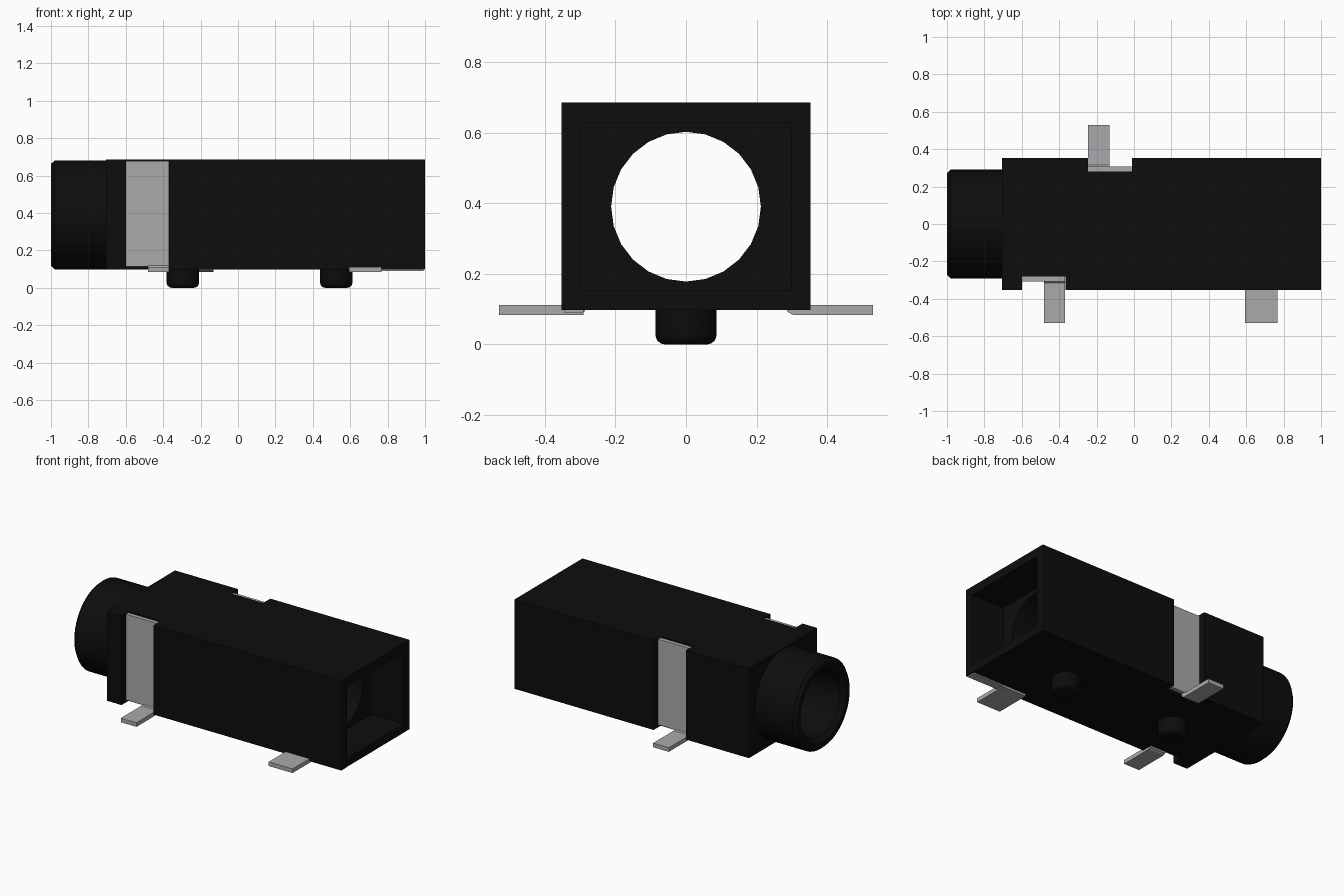
import bpy, bmesh, math
from mathutils import Matrix, Vector

if "Cube" in bpy.data.objects:
    bpy.data.objects.remove(bpy.data.objects["Cube"])

AXIS_Z = 0.39      # height of the bore axis


def material(name, rgb):
    m = bpy.data.materials.new(name)
    m.diffuse_color = (*rgb, 1)
    m.use_nodes = True
    m.node_tree.nodes["Principled BSDF"].inputs["Base Color"].default_value = m.diffuse_color
    return m


BLACK = material("black plastic", (0.004, 0.004, 0.004))
METAL = material("tinned metal", (0.40, 0.40, 0.42))


def make(name, bm, mat):
    bmesh.ops.recalc_face_normals(bm, faces=bm.faces)
    me = bpy.data.meshes.new(name)
    bm.to_mesh(me)
    bm.free()
    me.materials.append(mat)
    ob = bpy.data.objects.new(name, me)
    bpy.context.collection.objects.link(ob)
    return ob


def prism(name, pts, offset, mat):
    """Extrude a closed outline of 3D points along offset."""
    bm = bmesh.new()
    f = bm.faces.new([bm.verts.new(p) for p in pts])
    ext = bmesh.ops.extrude_face_region(bm, geom=[f])
    moved = [v for v in ext["geom"] if isinstance(v, bmesh.types.BMVert)]
    bmesh.ops.translate(bm, verts=moved, vec=offset)
    return make(name, bm, mat)


def box(name, x, y, z, mat):
    pts = [(x[0], y[0], z[0]), (x[1], y[0], z[0]), (x[1], y[1], z[0]), (x[0], y[1], z[0])]
    return prism(name, pts, (0, 0, z[1] - z[0]), mat)


def lathe(name, profile, n, origin, axis, mat):
    """Capped stack of rings; profile holds (distance along axis, radius)."""
    bm = bmesh.new()
    rot = Vector((0, 0, 1)).rotation_difference(Vector(axis)).to_matrix().to_4x4()
    mx = Matrix.Translation(origin) @ rot
    rings = [[bm.verts.new(mx @ Vector((r * math.cos(2 * math.pi * i / n),
                                        r * math.sin(2 * math.pi * i / n), d)))
              for i in range(n)] for d, r in profile]
    for a, b in zip(rings, rings[1:]):
        for i in range(n):
            bm.faces.new((a[i], a[(i + 1) % n], b[(i + 1) % n], b[i]))
    bm.faces.new(rings[0])
    bm.faces.new(rings[-1])
    return make(name, bm, mat)


def boolean(ob, tool, op):
    """Apply a boolean and discard the tool."""
    tool.hide_render = True
    mod = ob.modifiers.new(op, "BOOLEAN")
    mod.object, mod.operation, mod.solver = tool, op, "EXACT"
    dg = bpy.context.evaluated_depsgraph_get()
    me = bpy.data.meshes.new_from_object(ob.evaluated_get(dg))
    ob.modifiers.clear()
    ob.data = me
    bpy.data.objects.remove(tool)


def smooth(ob):
    bpy.ops.object.select_all(action="DESELECT")
    bpy.context.view_layer.objects.active = ob
    ob.select_set(True)
    bpy.ops.object.shade_smooth_by_angle(angle=math.radians(30))


# Housing outline with a terminal slot in each side
W, S = 0.353, 0.28
outline = [(-0.705, -W), (-0.6, -W), (-0.6, -S), (-0.367, -S), (-0.367, -W), (1, -W),
           (1, W), (-0.012, W), (-0.012, S), (-0.247, S), (-0.247, W), (-0.705, W)]
housing = prism("housing", [(x, y, 0.098) for x, y in outline], (0, 0, 0.587), BLACK)

# Round barrel, through bore with a chamfered mouth, and rear pocket
barrel = lathe("barrel", [(0, 0.272), (0.02, 0.291), (0.4, 0.291)], 48,
               (-1, 0, AXIS_Z), (1, 0, 0), BLACK)
boolean(housing, barrel, "UNION")
bore = lathe("bore_cutter", [(-0.01, 0.25), (0.03, 0.212), (2.1, 0.212)], 24,
             (-1, 0, AXIS_Z), (1, 0, 0), BLACK)
boolean(housing, bore, "DIFFERENCE")
pocket = box("pocket_cutter", (0.76, 1.1), (-0.297, 0.297), (0.153, 0.628), BLACK)
boolean(housing, pocket, "DIFFERENCE")
smooth(housing)

# Locating pegs with rounded tips
for i, x in enumerate((-0.295, 0.525)):
    peg = lathe(f"locating_peg_{i + 1}",
                [(0, 0.06), (0.003, 0.072), (0.012, 0.082), (0.027, 0.087), (0.12, 0.087)],
                32, (x, 0, 0), (0, 0, 1), BLACK)
    smooth(peg)


# Side terminals: upright blade in the slot and a bent solder foot
def terminal(name, side, blade_x, foot_x):
    box(name + "_blade", blade_x, sorted((side * 0.282, side * 0.308)), (0.115, 0.678), METAL)
    cross = [(0.282, 0.13), (0.282, 0.105), (0.288, 0.092), (0.303, 0.084), (0.529, 0.084),
             (0.529, 0.111), (0.315, 0.111), (0.308, 0.118), (0.308, 0.13)]
    prism(name + "_foot", [(foot_x[0], side * y, z) for y, z in cross],
          (foot_x[1] - foot_x[0], 0, 0), METAL)


terminal("front_terminal", -1, (-0.6, -0.368), (-0.482, -0.368))
terminal("back_terminal", 1, (-0.246, -0.013), (-0.246, -0.131))

# Rear terminal: flat foot with a strip running to the rear edge
box("rear_terminal_foot", (0.593, 0.767), (-0.529, -0.29), (0.084, 0.111), METAL)
box("rear_terminal_strip", (0.76, 0.992), (-0.345, -0.29), (0.09, 0.108), METAL)
